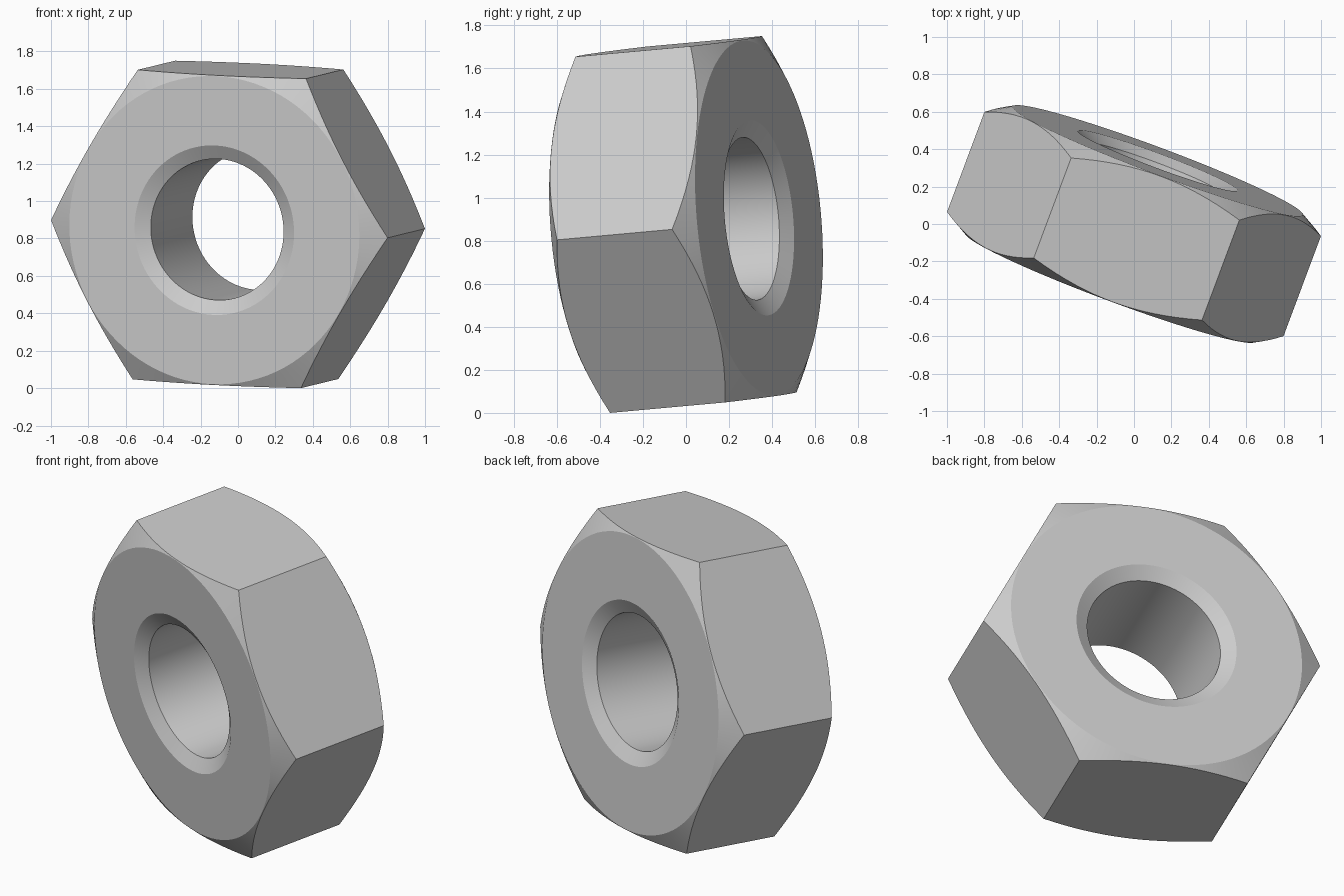
import bpy, bmesh
from math import cos, sin, tan, pi, radians
from mathutils import Matrix, Vector

if "Cube" in bpy.data.objects:
    bpy.data.objects.remove(bpy.data.objects["Cube"])

# Proportions
SEGMENTS = 96
CORNER_R = 0.96                       # centre to hexagon corner
FLAT_R = CORNER_R * cos(pi / 6)       # centre to hexagon flat
FACE_R = FLAT_R - 0.004               # round flat on each end
BORE_R, SINK_R = 0.379, 0.455
HALF = 0.363                          # half the thickness
SLOPE = tan(radians(30))

steel = bpy.data.materials.new("plain grey steel")
steel.use_nodes = True
grey = (0.6, 0.6, 0.6, 1)
steel.diffuse_color = grey
steel.node_tree.nodes["Principled BSDF"].inputs["Base Color"].default_value = grey


def section(angle):
    """Closed cross-section (radius, height) of the nut at one angle."""
    outer = FLAT_R / cos(angle % (pi / 3) - pi / 6)
    half = [(BORE_R, HALF - (SINK_R - BORE_R) * SLOPE),
            (SINK_R, HALF),
            (FACE_R, HALF),
            (outer, HALF - (outer - FACE_R) * SLOPE)]
    return half + [(r, -z) for r, z in reversed(half)]


# Sweep the changing section around the axis
bm = bmesh.new()
rings = []
for i in range(SEGMENTS):
    a = 2 * pi * i / SEGMENTS
    rings.append([bm.verts.new((r * cos(a), r * sin(a), z)) for r, z in section(a)])
for i, ring in enumerate(rings):
    nxt = rings[(i + 1) % SEGMENTS]
    for j in range(len(ring)):
        k = (j + 1) % len(ring)
        bm.faces.new((ring[j], nxt[j], nxt[k], ring[k]))
bmesh.ops.recalc_face_normals(bm, faces=bm.faces)

# Tilt so the bore leans, with one corner pointing to the left side
axis = Vector((0.349, 0.934, 0.085)).normalized()
corner = Vector((0.936, -0.345, -0.049))
corner = (corner - axis * corner.dot(axis)).normalized()
tilt = Matrix((corner, axis.cross(corner), axis)).transposed()
bmesh.ops.transform(bm, matrix=tilt.to_4x4(), verts=bm.verts)

# Stand it on the ground
low = min(v.co.z for v in bm.verts)
bmesh.ops.translate(bm, vec=(0, 0, -low), verts=bm.verts)

mesh = bpy.data.meshes.new("hex_nut")
bm.to_mesh(mesh)
bm.free()
mesh.materials.append(steel)
nut = bpy.data.objects.new("hex_nut", mesh)
bpy.context.collection.objects.link(nut)

# Smooth round surfaces, crisp edges
bpy.ops.object.select_all(action="DESELECT")
nut.select_set(True)
bpy.context.view_layer.objects.active = nut
bpy.ops.object.shade_smooth_by_angle(angle=radians(20))
